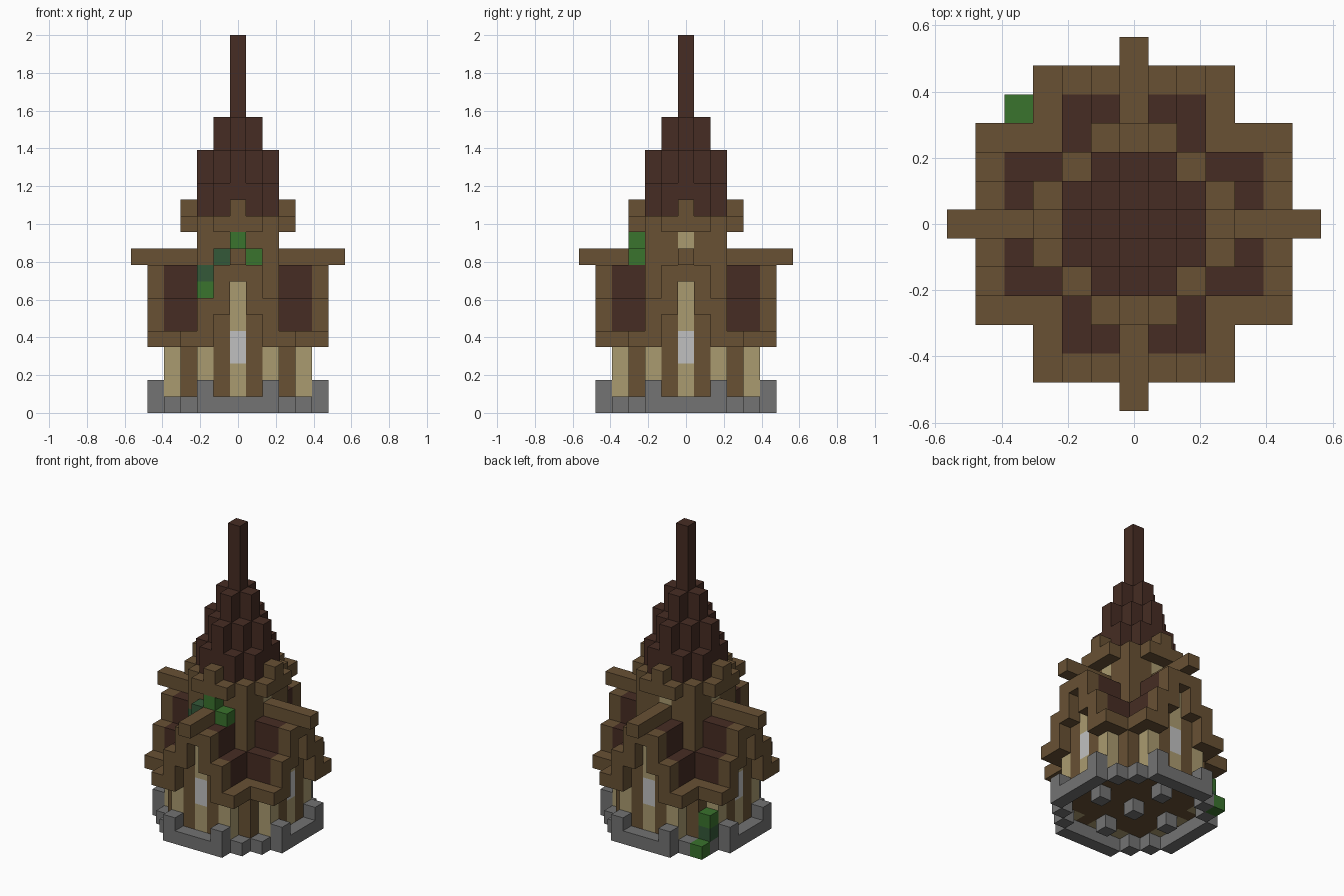
import bpy
import bmesh
from mathutils import Vector

old = bpy.data.objects.get("Cube")
if old:
    bpy.data.objects.remove(old, do_unlink=True)

U = 2 / 23  # edge of one building block


def material(name, rgb):
    lin = [(c / 255 / 12.92) if c < 11 else ((c / 255 + 0.055) / 1.055) ** 2.4 for c in rgb]
    m = bpy.data.materials.new(name)
    m.use_nodes = True
    m.diffuse_color = (*lin, 1)
    m.node_tree.nodes["Principled BSDF"].inputs["Base Color"].default_value = (*lin, 1)
    return m


timber = material("timber brown", (104, 81, 52))
shingle = material("dark roof brown", (70, 44, 35))
plaster = material("beige plaster", (170, 155, 112))
stone = material("grey stone", (115, 115, 115))
glass = material("pale glass", (192, 192, 192))
leaf = material("leaf green", (58, 115, 45))
moss = material("dark leaf green", (52, 88, 56))

parts = []      # (name, material, cells)
occupied = set()


def box(x, y, z):
    """Cells of a block; each argument is a number or an inclusive (low, high)."""
    spans = [range(a[0], a[1] + 1) if isinstance(a, tuple) else (a,) for a in (x, y, z)]
    return {(i, j, k) for i in spans[0] for j in spans[1] for k in spans[2]}


def around(*blocks):
    """Repeat blocks on all four sides and mirror them."""
    cells = set()
    for i, j, k in set().union(*blocks):
        for a, b in ((i, j), (j, i)):
            cells |= {(s * a, t * b, k) for s in (1, -1) for t in (1, -1)}
    return cells


def part(name, mat, cells):
    cells = cells - occupied
    occupied.update(cells)
    parts.append((name, mat, cells))


def disc(k, reach, total):
    """One layer of a stepped round plan."""
    return {c for c in box((-reach, reach), (-reach, reach), k) if abs(c[0]) + abs(c[1]) <= total}


# Climbing leaves
part("front_leaves", leaf, {(0, -3, 10), (1, -3, 9), (-2, -2, 7)})
part("front_dark_leaves", moss, {(-1, -3, 9), (-2, -2, 8)})
part("back_leaves", leaf, {(-4, 4, 0), (-4, 3, 2)})
part("back_dark_leaves", moss, {(-4, 3, 1)})

# Stone footing with raised corner stones
part("footing", stone, around(box((0, 2), 5, 0), box(3, 4, 0)))
part("corner_stones", stone, around(box(2, 5, 1)))
part("floor_piers", stone, around(box(0, 0, 0), box(0, 3, 0)))

# Ground floor walls, with a tall window on each side
part("windows", glass, around(box(0, 4, (3, 4))))
part("gable_panels", plaster, around(box(0, 4, (1, 7))))
part("side_panels", plaster, around(box(2, 4, (1, 4))))
part("window_posts", timber, around(box(1, 4, (1, 6))))
part("corner_posts", timber, around(box(3, 3, (1, 3))))
part("floor", timber, disc(1, 3, 5))

# Eaves and stepped gable edges
part("eaves", timber, around(box(3, (3, 5), 4)))
part("gable_edges", timber,
     around(box(2, 5, (4, 6)), box(1, 5, (6, 8)), box(0, (4, 5), 8)))
part("ridge_beams", timber, around(box(0, (2, 6), 9)))

# Steep roofs of the four wings
part("wing_roofs", shingle, around(box(2, (3, 4), (5, 6)), box(1, (3, 4), (7, 8))))

# Central tower
part("tower_posts", timber, around(box(2, 2, (4, 11))))
part("tower_panels", plaster, around(box(0, 2, 10)))
part("tower_walls", timber, around(box(1, 2, (7, 10))))
part("tower_ring", timber, disc(11, 3, 4))
part("ring_finials", timber, around(box(0, 3, 12)))

# Stepped spire and mast
spire = set()
for level, reach, total in ((12, 2, 3), (14, 2, 2), (16, 1, 1)):
    spire |= disc(level, reach, total) | disc(level + 1, reach, total)
part("spire", shingle, spire)
part("mast", shingle, box(0, 0, (18, 22)))


def build(name, mat, cells):
    """Turn cells into a mesh that keeps only the exposed faces."""
    bm = bmesh.new()
    verts = {}
    for cell in sorted(cells):
        for axis in range(3):
            for sign in (-1, 1):
                near = list(cell)
                near[axis] += sign
                if tuple(near) in occupied:
                    continue
                ring = []
                for a, b in ((-1, -1), (1, -1), (1, 1), (-1, 1)):
                    off = [0, 0, 0]
                    off[axis] = sign
                    off[(axis + 1) % 3] = a * sign
                    off[(axis + 2) % 3] = b
                    key = tuple(2 * c + o for c, o in zip(cell, off))
                    if key not in verts:
                        verts[key] = bm.verts.new(Vector((key[0], key[1], key[2] + 1)) * U / 2)
                    ring.append(verts[key])
                bm.faces.new(ring)
    bmesh.ops.dissolve_limit(bm, angle_limit=0.01, verts=bm.verts, edges=bm.edges)
    mesh = bpy.data.meshes.new(name)
    bm.to_mesh(mesh)
    bm.free()
    mesh.materials.append(mat)
    bpy.context.scene.collection.objects.link(bpy.data.objects.new(name, mesh))


for name, mat, cells in parts:
    build(name, mat, cells)
